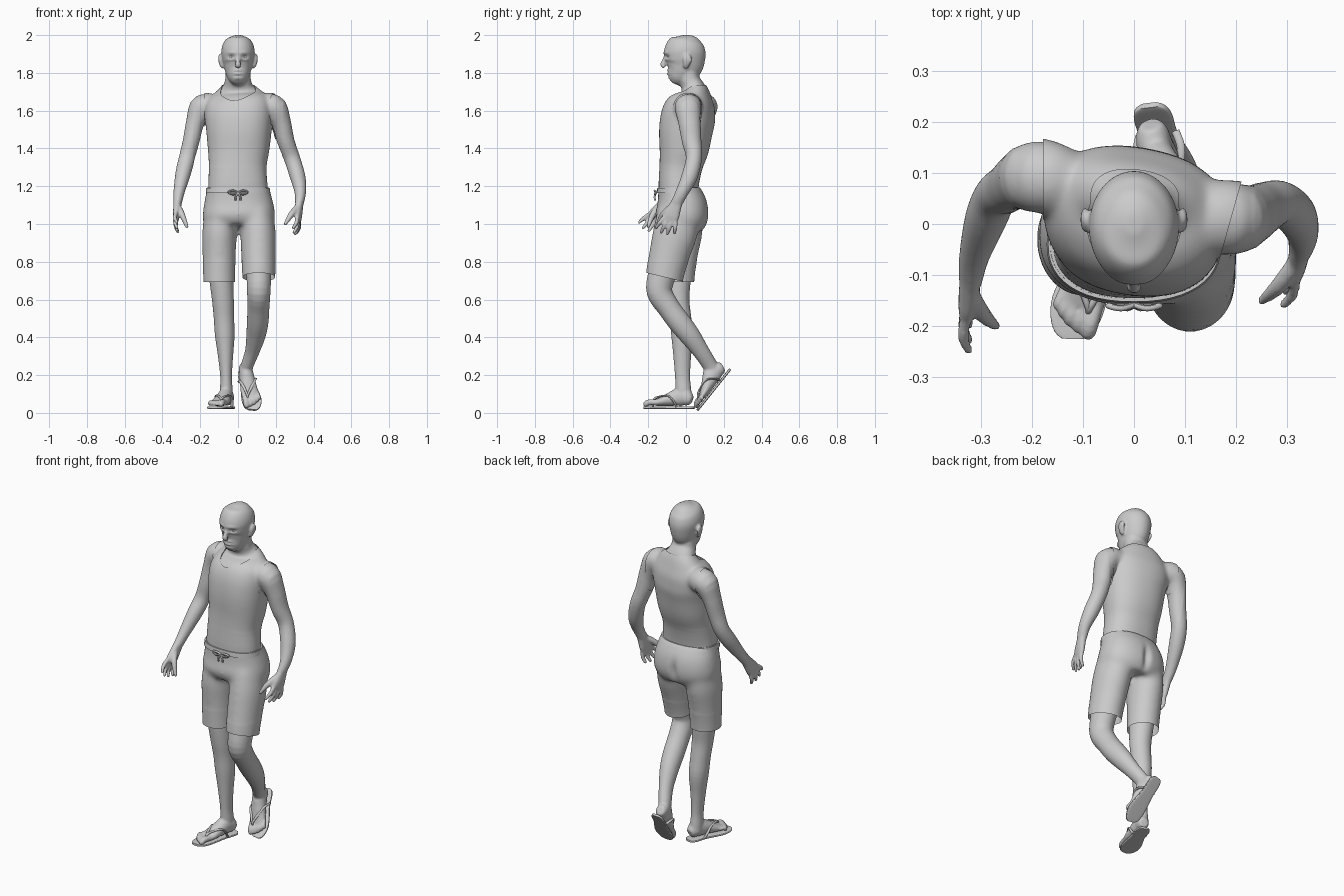
import bpy, bmesh
from math import cos, sin, pi, exp, radians
from mathutils import Vector, Matrix

I4 = Matrix.Identity(4)


def loft(bm, rows, ref=(1, 0, 0), M=I4, sides=24, power=2.0, dome=0.0, sub=4):
    """Closed tube through rows of (x, y, z, a[, b[, twist degrees]])."""
    R = []
    for r in rows:
        r = tuple(r)
        r = r + (r[3],) if len(r) == 4 else r
        R.append(Vector(r + (0,) if len(r) == 5 else r))
    P, n = [], len(R)
    for i in range(n - 1):
        p0, p1, p2, p3 = R[max(i - 1, 0)], R[i], R[i + 1], R[min(i + 2, n - 1)]
        for k in range(sub):
            t = k / sub
            P.append((p1 * 2 + (p2 - p0) * t + (p0 * 2 - p1 * 5 + p2 * 4 - p3) * t * t
                      + (p1 * 3 - p0 - p2 * 3 + p3) * t ** 3) * 0.5)
    P.append(R[-1])
    C = [Vector(p[:3]) for p in P]
    rings = []

    def ring(c, t, a, b, w):
        u = Vector(ref)
        u = (u - t * u.dot(t)).normalized()
        v = t.cross(u)
        vs = []
        for k in range(sides):
            q = 2 * pi * k / sides
            x = a * abs(cos(q)) ** (2 / power) * (1 if cos(q) >= 0 else -1)
            y = b * abs(sin(q)) ** (2 / power) * (1 if sin(q) >= 0 else -1)
            x, y = x * cos(w) - y * sin(w), x * sin(w) + y * cos(w)
            vs.append(bm.verts.new(M @ (c + u * x + v * y)))
        rings.append(vs)

    T = [(C[min(i + 1, len(C) - 1)] - C[max(i - 1, 0)]).normalized() for i in range(len(C))]
    for c, t, p in zip(C, T, P):
        ring(c, t, p[3], p[4], radians(p[5]))
    if dome:
        c, t, p = C[-1], T[-1], P[-1]
        for s in (0.5, 0.8, 0.97):
            k = (1 - s * s) ** 0.5
            ring(c + t * p[4] * s * dome, t, p[3] * k, p[4] * k, radians(p[5]))
    for A, B in zip(rings, rings[1:]):
        for k in range(sides):
            bm.faces.new((A[k], A[(k + 1) % sides], B[(k + 1) % sides], B[k]))
    bm.faces.new(rings[0][::-1])
    bm.faces.new(rings[-1])


def add(name, bm):
    bmesh.ops.recalc_face_normals(bm, faces=bm.faces)
    me = bpy.data.meshes.new(name)
    bm.to_mesh(me)
    bm.free()
    me.shade_smooth()
    me.set_sharp_from_angle(angle=radians(45))
    ob = bpy.data.objects.new(name, me)
    bpy.context.collection.objects.link(ob)
    return ob


def bake(ob):
    dg = bpy.context.evaluated_depsgraph_get()
    me = bpy.data.meshes.new_from_object(ob.evaluated_get(dg))
    ob.modifiers.clear()
    ob.data = me


def fuse(ob, voxel, steps, extra=0, zone=None, push=None):
    """Merge overlapping lofts into one skin, relax it, then sculpt with push()."""
    m = ob.modifiers.new("fuse", 'REMESH')
    m.mode, m.voxel_size = 'VOXEL', voxel
    bake(ob)
    bm = bmesh.new()
    bm.from_mesh(ob.data)
    ax = dict(factor=0.5, use_axis_x=True, use_axis_y=True, use_axis_z=True)
    for _ in range(steps):
        bmesh.ops.smooth_vert(bm, verts=bm.verts[:], **ax)
    if extra:
        vs = [v for v in bm.verts if zone(v.co)]
        for _ in range(extra):
            bmesh.ops.smooth_vert(bm, verts=vs, **ax)
    if push:
        for v in bm.verts:
            v.co.y += push(v.co)
    bm.to_mesh(ob.data)
    bm.free()
    ob.data.shade_smooth()


def cut(ob, planes):
    """Trim away the side each plane normal points to; optional face filter."""
    bm = bmesh.new()
    bm.from_mesh(ob.data)
    for co, no, ok in planes:
        fs = [f for f in bm.faces if ok is None or ok(f.calc_center_median())]
        geom = fs + list({e for f in fs for e in f.edges}) + list({v for f in fs for v in f.verts})
        bmesh.ops.bisect_plane(bm, geom=geom, plane_co=co, plane_no=no, clear_outer=True)
    bm.to_mesh(ob.data)
    bm.free()
    ob.data.set_sharp_from_angle(angle=radians(50))


def bump(p, x, z, sx, sz, d):
    return d * exp(-((p.x - x) / sx) ** 2 - ((p.z - z) / sz) ** 2)


# upper body: torso and neck
bm = bmesh.new()
loft(bm, [(0, -.03, 1.08, .155, .095), (0, -.04, 1.18, .152, .099), (-.002, -.028, 1.3, .147, .107, -3),
          (.003, -.01, 1.4, .158, .124, -7), (.005, .0, 1.5, .168, .134, -10), (.004, .015, 1.58, .175, .134, -12),
          (.003, .035, 1.64, .168, .112, -12), (.002, .045, 1.69, .128, .075, -10), (0, .036, 1.725, .084, .06, -5),
          (0, .018, 1.765, .068, .054), (0, .01, 1.83, .066, .055)], sides=40, power=2.3)
# head
loft(bm, [(0, -.078, 1.755, .022, .026), (0, -.06, 1.772, .047, .054), (0, -.034, 1.80, .064, .08),
          (0, -.013, 1.84, .076, .102), (0, -.008, 1.88, .085, .11), (0, -.006, 1.92, .088, .109),
          (0, -.003, 1.96, .077, .094), (0, 0, 1.985, .053, .066), (0, 0, 2.0, .016, .02)], sides=40)
loft(bm, [(0, -.105, 1.895, .01), (0, -.117, 1.865, .011), (0, -.123, 1.843, .0155, .014), (0, -.112, 1.83, .016, .01)])
for s in (-1, 1):
    loft(bm, [(s * .08, 0, 1.825, .008, .01), (s * .09, .002, 1.845, .009, .018),
              (s * .096, .008, 1.872, .009, .026), (s * .095, .01, 1.893, .008, .014)], dome=.5)

# arms and hands
arms = [
    [(-.11, .075, 1.61, .055), (-.185, .092, 1.622, .072, .068), (-.225, .085, 1.54, .058, .05),
     (-.247, .07, 1.44, .05, .045), (-.27, .055, 1.35, .043), (-.29, .01, 1.27, .043, .041),
     (-.312, -.06, 1.17, .033, .03), (-.32, -.11, 1.11, .031, .023)],
    [(.11, .03, 1.61, .055), (.185, .01, 1.622, .072, .068), (.228, .018, 1.54, .06, .052),
     (.252, .03, 1.44, .052, .047), (.285, .042, 1.35, .043), (.316, .018, 1.25, .043, .041),
     (.33, -.02, 1.17, .034, .031), (.325, -.05, 1.11, .031, .023)]]
hands = [((-.08, -.59, -.8), (-.05, -.8, .59), (-.27, -.2, .985), 1),
         ((-.08, -.38, -.92), (-.15, -.9, .38), (.25, -.15, 1.0), -1)]
for arm, (d, s, thumb, inward) in zip(arms, hands):
    loft(bm, arm, ref=(0, 1, 0))
    w, d, s = Vector(arm[-1][:3]), Vector(d).normalized(), Vector(s).normalized()
    n = Vector((inward, 0, 0))
    palm = [(-.015, .028, .022), (.03, .036, .02), (.07, .043, .018), (.1, .041, .013)]
    loft(bm, [(*(w + d * l), a, b) for l, a, b in palm], ref=s, power=2.4)
    for i, ln in ((1.5, .078), (.5, .09), (-.5, .084), (-1.5, .066)):
        b = w + d * .085 + s * i * .02
        pts = (b, b + d * ln * .55 + s * i * .009 - n * .002, b + d * ln + s * i * .014 + n * .012)
        loft(bm, [(*p, r) for p, r in zip(pts, (.012, .0115, .009))], ref=s, dome=1, sides=12)
    b, t = w + d * .02 + s * .012, Vector(thumb)
    loft(bm, [(*b, .017), (*(b.lerp(t, .5) + s * .012), .017), (*t, .0095)], ref=(0, 1, 0), dome=1, sides=12)


def face(p):
    if p.z < 1.75 or p.y > -.04:
        return 0
    y = bump(p, 0, 1.805, .024, .004, .005) + bump(p, 0, 1.813, .02, .005, -.004)
    y += bump(p, 0, 1.796, .018, .006, -.005) + bump(p, 0, 1.783, .03, .005, .004)
    for s in (-1, 1):
        y += bump(p, s * .034, 1.884, .019, .012, .013) + bump(p, s * .034, 1.907, .026, .008, -.004)
    return y


body = add("upper_body", bm)
fuse(body, .006, 3, 25, lambda c: 1.3 < c.z < 1.745 and abs(c.x) < .235, face)

# eyes
bm = bmesh.new()
for s in (-1, 1):
    bmesh.ops.create_uvsphere(bm, u_segments=16, v_segments=10, radius=.014,
                              matrix=Matrix.Translation((s * .034, -.083, 1.884)))
add("eyes", bm)

# sleeveless shirt: offset copy of the torso with neck, arm and hem openings
shirt = body.copy()
shirt.data = body.data.copy()
shirt.name = "shirt"
bpy.context.collection.objects.link(shirt)
nrm = [v.normal.copy() for v in shirt.data.vertices]
for v, q in zip(shirt.data.vertices, nrm):
    v.co += q * .006
bm = bmesh.new()
loft(bm, [(0, .002, 1.57, .092, .1), (0, .002, 2.1, .092, .1)], sides=48)
neck_cutter = add("neck_cutter", bm)
m = shirt.modifiers.new("neck", 'BOOLEAN')
m.operation, m.solver, m.object = 'DIFFERENCE', 'EXACT', neck_cutter
bake(shirt)
bpy.data.objects.remove(neck_cutter)
cut(shirt, [((0, 0, 1.735), (0, 0, 1), None), ((0, 0, 1.182), (0, 0, -1), None),
            ((-.178, 0, 1.6), (-1, 0, 0), None), ((.187, 0, 1.6), (.96, -.27, 0), None)])

# shorts
bm = bmesh.new()
loft(bm, [(0, -.04, 1.23, .158, .102), (0, -.04, 1.185, .166, .108), (.003, -.022, 1.1, .185, .136),
          (.005, -.022, 1.03, .192, .14), (.005, -.03, .98, .17, .115)], sides=40, power=2.3)
loft(bm, [(-.09, -.02, 1.06, .085, .11), (-.098, -.028, .95, .092, .115), (-.1, -.035, .85, .089, .101),
          (-.1, -.042, .74, .085, .09), (-.098, -.045, .64, .083, .086)], sides=32)
loft(bm, [(.095, -.035, 1.06, .09, .115), (.106, -.058, .95, .094, .118), (.108, -.085, .85, .092, .109),
          (.11, -.11, .74, .088, .101), (.11, -.122, .64, .086, .096)], sides=32)
shorts = add("shorts", bm)
fuse(shorts, .009, 4, 14, lambda c: .8 < c.z < 1.17,
     lambda p: bump(p, .005, 1.04, .02, .06, -.018) if p.y > .03 else 0)
cut(shorts, [((0, 0, 1.192), (0, 0, 1), None),
             ((0, 0, .694), (0, 0, -1), lambda c: c.x < .005 and c.z < .85),
             ((0, -.1, .715), (0, -.24, -1), lambda c: c.x >= .005 and c.z < .85)])

# waistband and tied cord
bm = bmesh.new()
loft(bm, [(0, -.04, 1.163, .171, .115), (0, -.04, 1.19, .168, .112)], sides=48, power=2.3)
add("waistband", bm)
bm = bmesh.new()
for s in (-1, 1):
    loft(bm, [(0, -.158, 1.165, .006), (s * .025, -.165, 1.176, .006), (s * .05, -.16, 1.17, .006),
              (s * .03, -.163, 1.158, .006), (0, -.16, 1.163, .006)], ref=(0, 1, 0), sides=8)
    loft(bm, [(0, -.16, 1.163, .005), (s * .012, -.166, 1.145, .005), (s * .014, -.164, 1.125, .005)], sides=8)
add("drawstring", bm)

# legs with feet, sandal soles and straps
legs = [
    [(-.1, -.045, .85, .07, .08), (-.088, -.045, .7, .063, .07), (-.08, -.042, .6, .058, .06),
     (-.075, -.03, .51, .054, .057), (-.07, -.02, .41, .052, .058), (-.066, -.02, .3, .04, .047),
     (-.063, -.018, .19, .031, .04), (-.062, -.014, .12, .034, .042), (-.062, -.01, .07, .034, .045)],
    [(.105, -.09, .85, .075, .085), (.11, -.128, .73, .066, .074), (.11, -.14, .64, .062, .068),
     (.108, -.09, .555, .058, .06), (.104, -.035, .48, .057, .06), (.095, .02, .41, .051, .055),
     (.075, .08, .325, .038, .044), (.05, .125, .255, .033, .04), (.042, .145, .215, .033, .038)]]
right = Matrix.Translation((-.042, .042, .022)) @ Matrix.Rotation(radians(-18), 4, 'Z')
Y = -Vector((.19, -.62, -.775)).normalized()
Z = Vector((0, -.78, .62))
Z = (Z - Y * Z.dot(Y)).normalized()
left = Matrix.Translation((.03, .237, .226)) @ Matrix((Y.cross(Z), Y, Z)).transposed().to_4x4() \
    @ Matrix.Scale(-1, 4, (1, 0, 0))

skin, soles, straps = bmesh.new(), bmesh.new(), bmesh.new()
for leg, M in zip(legs, (right, left)):
    loft(skin, leg, sides=32)
    loft(skin, [(0, -.012, .045, .022, .024), (0, -.03, .052, .032, .038), (0, -.065, .066, .036, .052),
                (.002, -.12, .053, .041, .039), (.003, -.17, .039, .046, .026),
                (.002, -.21, .03, .045, .017)], M=M, sides=28)
    for i, r in enumerate((.016, .0115, .011, .0105, .01)):
        x, y = (.033, .01, -.009, -.026, -.041)[i], (-.256, -.254, -.247, -.236, -.222)[i]
        loft(skin, [(x * .9, -.185, .034, r), (x, y * .5 - .11, .034, r), (x, y, .025, r)], M=M, dome=1, sides=12)
    loft(soles, [(0, 0, .006, .018, .006), (0, -.012, .006, .031, .007), (0, -.04, .006, .038, .007),
                 (0, -.1, .006, .038, .007), (-.002, -.17, .006, .049, .007), (-.002, -.22, .006, .052, .007),
                 (.004, -.262, .006, .04, .007), (.008, -.278, .006, .02, .006)], M=M, sides=32, power=5)
    for s in (-1, 1):
        loft(straps, [(.021, -.222, .012, .005), (.021, -.215, .05, .006), (.012 + s * .016, -.18, .065, .007, .005),
                      (.003 + s * .037, -.13, .068, .008, .005), (s * .044, -.1, .04, .008, .005),
                      (s * .036, -.085, .01, .008, .005)], M=M, sides=10)
leg_skin = add("legs_and_feet", skin)
fuse(leg_skin, .005, 3)
add("sandal_soles", soles)
add("sandal_straps", straps)
